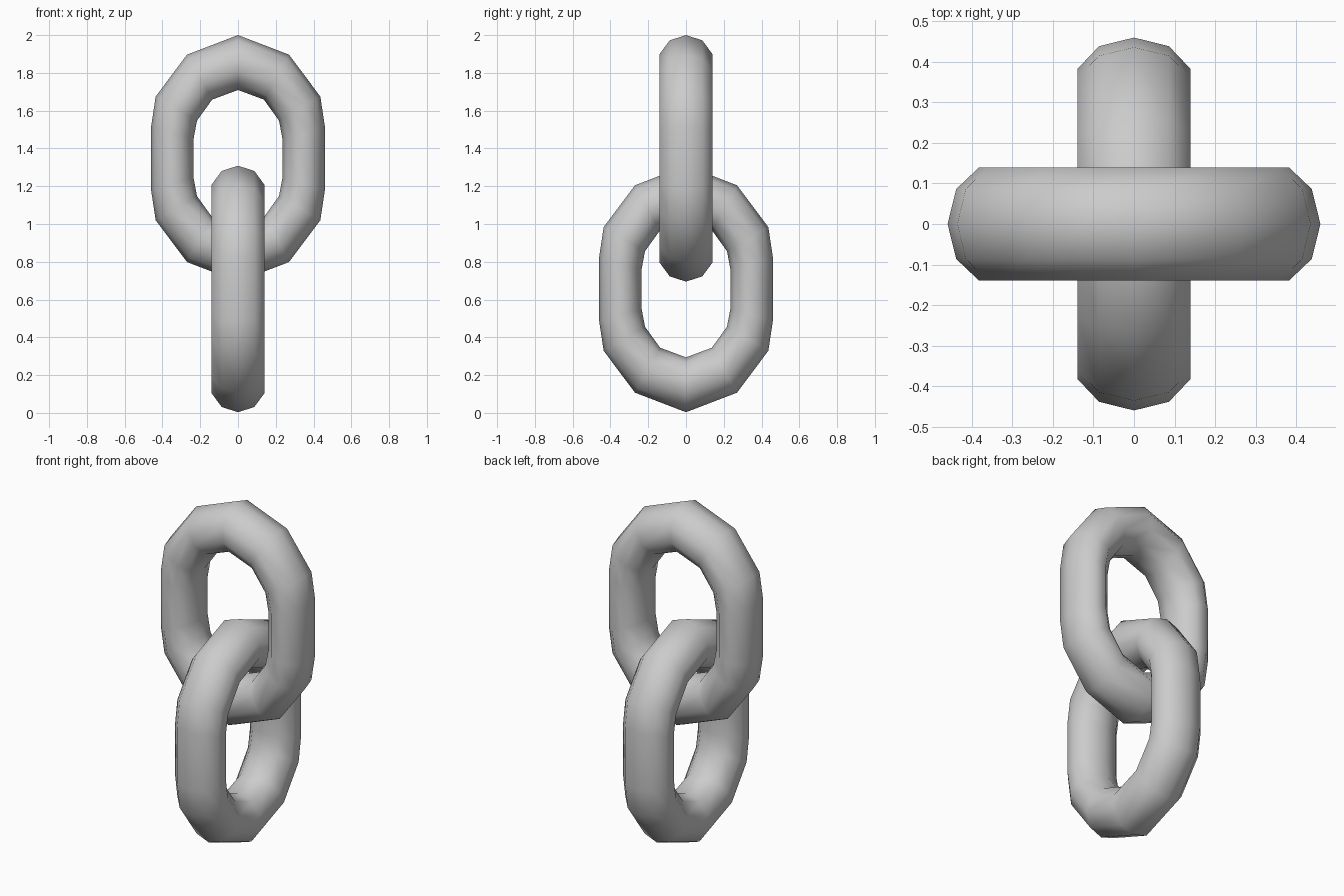
import bpy, bmesh
from math import sin, cos, tau, pi

if "Cube" in bpy.data.objects:
    bpy.data.objects.remove(bpy.data.objects["Cube"])

SIDES = 10        # sides of the link's cross-section
DEPTH = 0.147     # half thickness of the link across its plane

# quarter outline of one link: outer x, outer z, inner x, inner z
quarter = [(0, 0.6525, 0, 0.362), (0.27, 0.549, 0.137, 0.311),
           (0.436, 0.327, 0.217, 0.20), (0.46, 0.168, 0.235, 0.105)]
right = quarter + [(a, -b, c, -d) for a, b, c, d in reversed(quarter)]
loop = right + [(-a, b, -c, d) for a, b, c, d in reversed(right[1:-1])]


def make_link(name, z, turn):
    bm = bmesh.new()
    rings = []
    for ox, oz, ix, iz in loop:
        ring = []
        for k in range(SIDES):
            a = tau * k / SIDES
            t = (1 + cos(a)) / 2          # 1 = outer edge, 0 = inner edge
            ring.append(bm.verts.new((ix + (ox - ix) * t, DEPTH * sin(a),
                                      iz + (oz - iz) * t)))
        rings.append(ring)
    for i, r in enumerate(rings):
        s = rings[(i + 1) % len(rings)]
        for k in range(SIDES):
            n = (k + 1) % SIDES
            bm.faces.new((r[k], r[n], s[n], s[k])).smooth = True
    bmesh.ops.recalc_face_normals(bm, faces=bm.faces)
    mesh = bpy.data.meshes.new(name)
    bm.to_mesh(mesh)
    bm.free()
    ob = bpy.data.objects.new(name, mesh)
    ob.location.z = z
    ob.rotation_euler.z = turn
    bpy.context.collection.objects.link(ob)


# two interlocked links at right angles
make_link("upper_link", 1.3475, 0)
make_link("lower_link", 0.656, pi / 2)
